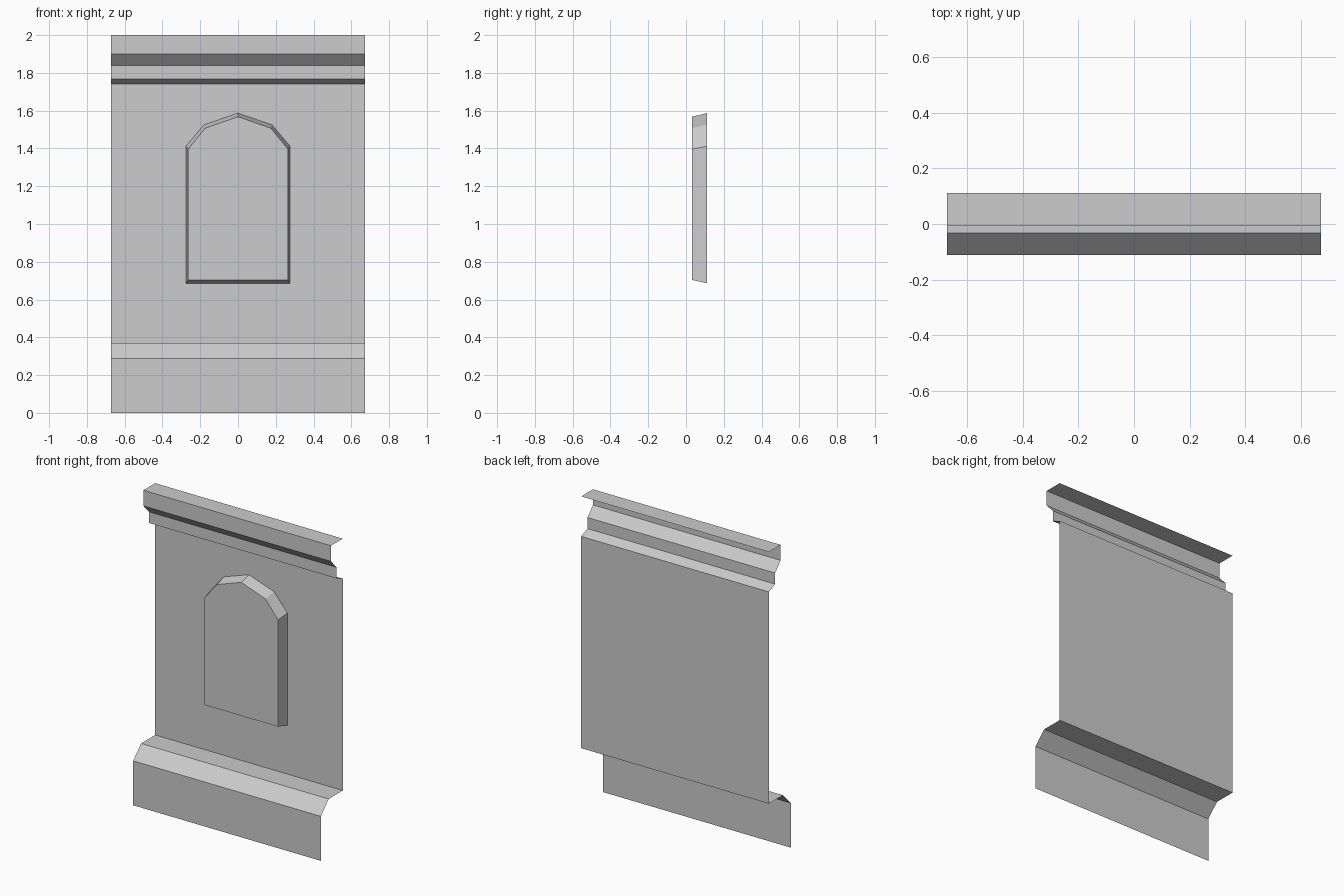
import bpy
import bmesh

cube = bpy.data.objects.get("Cube")
if cube:
    bpy.data.objects.remove(cube, do_unlink=True)

# One plain stone grey for everything
stone = bpy.data.materials.new("stone_grey")
stone.use_nodes = True
colour = (0.604, 0.604, 0.604, 1)
stone.diffuse_color = colour
stone.node_tree.nodes["Principled BSDF"].inputs["Base Color"].default_value = colour

HALF_WIDTH = 0.672
WALL_Y = 0.112


def finish(name, bm):
    mesh = bpy.data.meshes.new(name)
    bm.to_mesh(mesh)
    bm.free()
    mesh.materials.append(stone)
    bpy.context.collection.objects.link(bpy.data.objects.new(name, mesh))


def moulding(name, profile):
    """Sweep an open (y, z) profile, listed bottom to top, across the width."""
    bm = bmesh.new()
    rows = [[bm.verts.new((x, y, z)) for x in (-HALF_WIDTH, HALF_WIDTH)]
            for y, z in profile]
    for low, high in zip(rows, rows[1:]):
        bm.faces.new((low[0], low[1], high[1], high[0]))
    finish(name, bm)


def arch_ring(bm, y, half, base, shoulder, haunch, apex):
    """Mirrored pointed-arch outline at depth y."""
    right = [(half, base), (half, shoulder), haunch]
    left = [(-x, z) for x, z in reversed(right)]
    return [bm.verts.new((x, y, z)) for x, z in right + [(0, apex)] + left]


# Plinth: upright face, sloping shoulder and flat ledge
moulding("plinth", [(-WALL_Y, 0), (-WALL_Y, 0.288), (-0.032, 0.37), (WALL_Y, 0.37)])

# Plain wall sheet
moulding("wall", [(WALL_Y, 0.37), (WALL_Y, 1.741)])

# Stepped cornice with a flat top
moulding("cornice", [(WALL_Y, 1.741), (0.048, 1.767), (0.048, 1.839),
                     (-0.008, 1.899), (-0.008, 2), (WALL_Y, 2)])

# Raised arched panel with tapered sides
bm = bmesh.new()
outer = arch_ring(bm, WALL_Y, 0.276, 0.686, 1.412, (0.18, 1.525), 1.587)
inner = arch_ring(bm, 0.033, 0.264, 0.704, 1.396, (0.174, 1.507), 1.568)
bm.faces.new(inner)
for i in range(len(outer)):
    j = (i + 1) % len(outer)
    bm.faces.new((outer[i], outer[j], inner[j], inner[i]))
bmesh.ops.recalc_face_normals(bm, faces=bm.faces)
bm.normal_update()
bm.faces.ensure_lookup_table()
if bm.faces[0].normal.y > 0:
    bmesh.ops.reverse_faces(bm, faces=bm.faces)
finish("arched_panel", bm)
